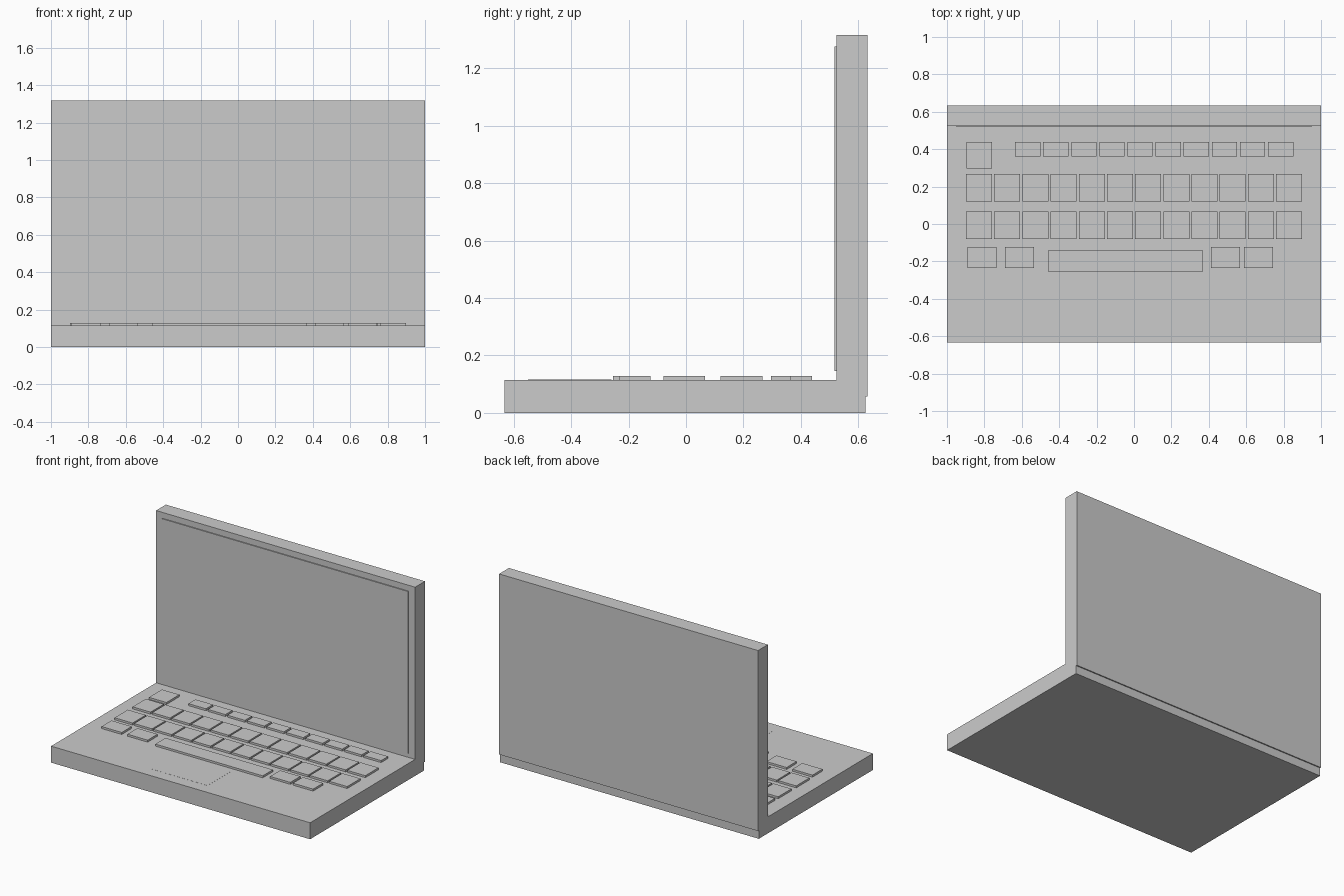
import bpy
import bmesh
from mathutils import Matrix, Vector

if "Cube" in bpy.data.objects:
    bpy.data.objects.remove(bpy.data.objects["Cube"])


def box(name, x0, x1, y0, y1, z0, z1):
    """Add an axis-aligned box spanning the given limits."""
    size = Vector((x1 - x0, y1 - y0, z1 - z0))
    centre = Vector((x0 + x1, y0 + y1, z0 + z1)) / 2
    bm = bmesh.new()
    bmesh.ops.create_cube(bm, size=1.0)
    bmesh.ops.transform(bm, matrix=Matrix.Diagonal((*size, 1.0)), verts=bm.verts)
    mesh = bpy.data.meshes.new(name)
    bm.to_mesh(mesh)
    bm.free()
    obj = bpy.data.objects.new(name, mesh)
    obj.location = centre
    bpy.context.collection.objects.link(obj)
    return obj


DECK = 0.115      # top of the base
KEY_TOP = 0.129


def key(name, x0, x1, y0, y1):
    return box(name, x0, x1, y0, y1, DECK - 0.01, KEY_TOP)


def key_row(name, count, x0, pitch, width, y0, y1):
    for i in range(count):
        x = x0 + i * pitch
        key(f"{name}_{i + 1}", x, x + width, y0, y1)


# Body, lid and display panel
box("base", -1.0, 1.0, -0.633, 0.625, 0.0, DECK)
box("lid", -1.0, 1.0, 0.525, 0.633, 0.057, 1.317)
box("screen", -0.95, 0.95, 0.518, 0.56, 0.146, 1.276)

# Touchpad, almost flush with the deck
box("touchpad", -0.29, 0.15, -0.55, -0.26, DECK - 0.02, DECK + 0.0006)

# Top row: one large corner key and ten short keys
key("corner_key", -0.895, -0.76, 0.296, 0.439)
key_row("function_key", 10, -0.636, 0.1503, 0.135, 0.362, 0.439)

# Two rows of square keys
key_row("upper_key", 12, -0.898, 0.1507, 0.139, 0.12, 0.266)
key_row("lower_key", 12, -0.898, 0.1507, 0.139, -0.079, 0.067)

# Bottom row: modifier keys either side of the space bar
for i, x in enumerate((-0.89, -0.69, 0.412, 0.588)):
    key(f"modifier_key_{i + 1}", x, x + 0.156, -0.234, -0.124)
key("space_bar", -0.46, 0.369, -0.254, -0.142)
